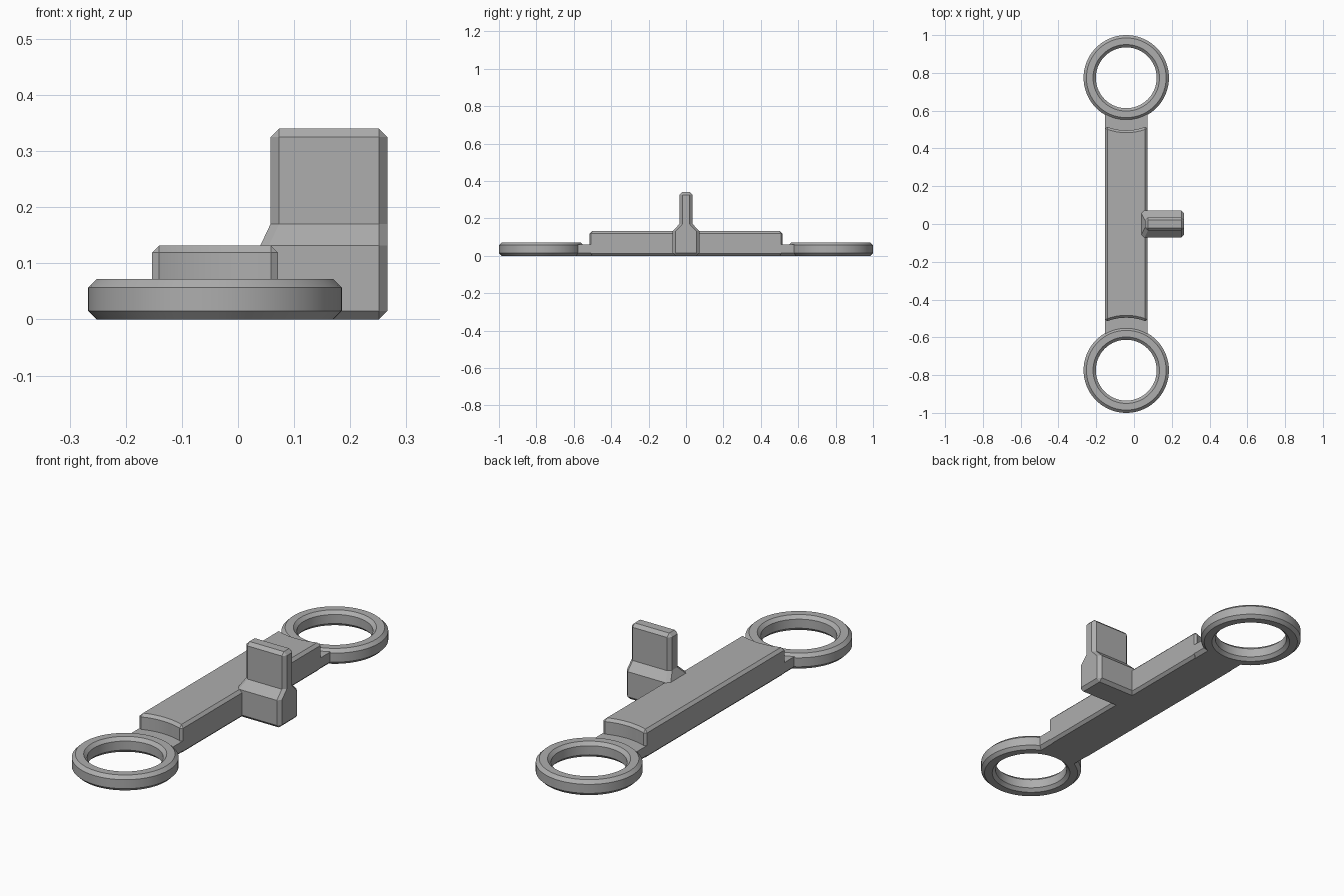
import bpy, bmesh, math

if "Cube" in bpy.data.objects:
    bpy.data.objects.remove(bpy.data.objects["Cube"])

BAR_X = -0.041      # centre line of the bar and rings
HALF_W = 0.112      # half width of the bar
RING_Y = 0.774      # distance of ring centres from the middle
CHAMFER = 0.015

grey = bpy.data.materials.new("plain_grey")
grey.use_nodes = True
grey.diffuse_color = (0.42, 0.42, 0.42, 1)
grey.node_tree.nodes["Principled BSDF"].inputs["Base Color"].default_value = (0.42, 0.42, 0.42, 1)


def finish(name, bm, chamfer=0.0):
    """Turn a bmesh into a chamfered, sharp-edged object."""
    bmesh.ops.recalc_face_normals(bm, faces=bm.faces)
    mesh = bpy.data.meshes.new(name)
    bm.to_mesh(mesh)
    bm.free()
    mesh.materials.append(grey)
    obj = bpy.data.objects.new(name, mesh)
    bpy.context.collection.objects.link(obj)
    bpy.ops.object.select_all(action='DESELECT')
    obj.select_set(True)
    bpy.context.view_layer.objects.active = obj
    if chamfer:
        bevel = obj.modifiers.new("chamfer", 'BEVEL')
        bevel.width = chamfer
        bevel.segments = 1
        bevel.limit_method = 'ANGLE'
        bevel.angle_limit = math.radians(55)
        bpy.ops.object.modifier_apply(modifier=bevel.name)
    bpy.ops.object.shade_smooth_by_angle(angle=math.radians(25))
    return obj


def loft(sections):
    """Skin a stack of equal-length point loops and cap both ends."""
    bm = bmesh.new()
    rings = [[bm.verts.new(p) for p in s] for s in sections]
    n = len(rings[0])
    for a, b in zip(rings, rings[1:]):
        for i in range(n):
            j = (i + 1) % n
            bm.faces.new((a[i], a[j], b[j], b[i]))
    bm.faces.new(rings[0])
    bm.faces.new(rings[-1])
    return bm


def rect(x0, x1, y0, y1, z):
    return [(x0, y0, z), (x1, y0, z), (x1, y1, z), (x0, y1, z)]


def ring(name, y, outer=0.226, inner=0.161, height=0.072, steps=72):
    """Flat ring with all four rims chamfered."""
    c = CHAMFER
    profile = [(outer - c, 0), (outer, c), (outer, height - c), (outer - c, height),
               (inner + c, height), (inner, height - c), (inner, c), (inner + c, 0)]
    bm = bmesh.new()
    loops = []
    for k in range(steps):
        a = math.tau * k / steps
        loops.append([bm.verts.new((BAR_X + r * math.cos(a), y + r * math.sin(a), z))
                      for r, z in profile])
    for k in range(steps):
        a, b = loops[k], loops[(k + 1) % steps]
        for i in range(len(profile)):
            j = (i + 1) % len(profile)
            bm.faces.new((a[i], a[j], b[j], b[i]))
    finish(name, bm)


# Rings and the low necks joining them to the bar
for side, label in ((-1, "front"), (1, "back")):
    ring(label + "_ring", side * RING_Y)
    c, z = CHAMFER, 0.061
    bottom_up = [(-HALF_W + c, 0), (HALF_W - c, 0), (HALF_W, c),
                 (HALF_W, z), (-HALF_W, z), (-HALF_W, c)]
    finish(label + "_neck", loft([[(BAR_X + x, side * y, h) for x, h in bottom_up]
                                  for y in (0.475, 0.596)]))

# Raised bar, its ends hollowed concentric with the rings
CLEARANCE = 0.278
spread = math.asin(HALF_W / CLEARANCE)
outline = []
for side in (-1, 1):
    for k in range(13):
        a = side * spread * (k / 6 - 1)
        outline.append((BAR_X - CLEARANCE * math.sin(a),
                        side * (RING_Y - CLEARANCE * math.cos(a))))
outline = outline[:13][::-1] + outline[13:][::-1]
finish("raised_bar", loft([[(x, y, z) for x, y in outline] for z in (0, 0.132)]), CHAMFER)

# Upright tab: wide foot, sloped shoulder, thin blade
FOOT, BLADE, OUT = 0.072, 0.035, 0.266
finish("side_tab", loft([
    rect(0.04, OUT, -FOOT, FOOT, 0),
    rect(0.04, OUT, -FOOT, FOOT, 0.132),
    rect(0.058, OUT, -BLADE, BLADE, 0.17),
    rect(0.058, OUT, -BLADE, BLADE, 0.34)]), CHAMFER)
